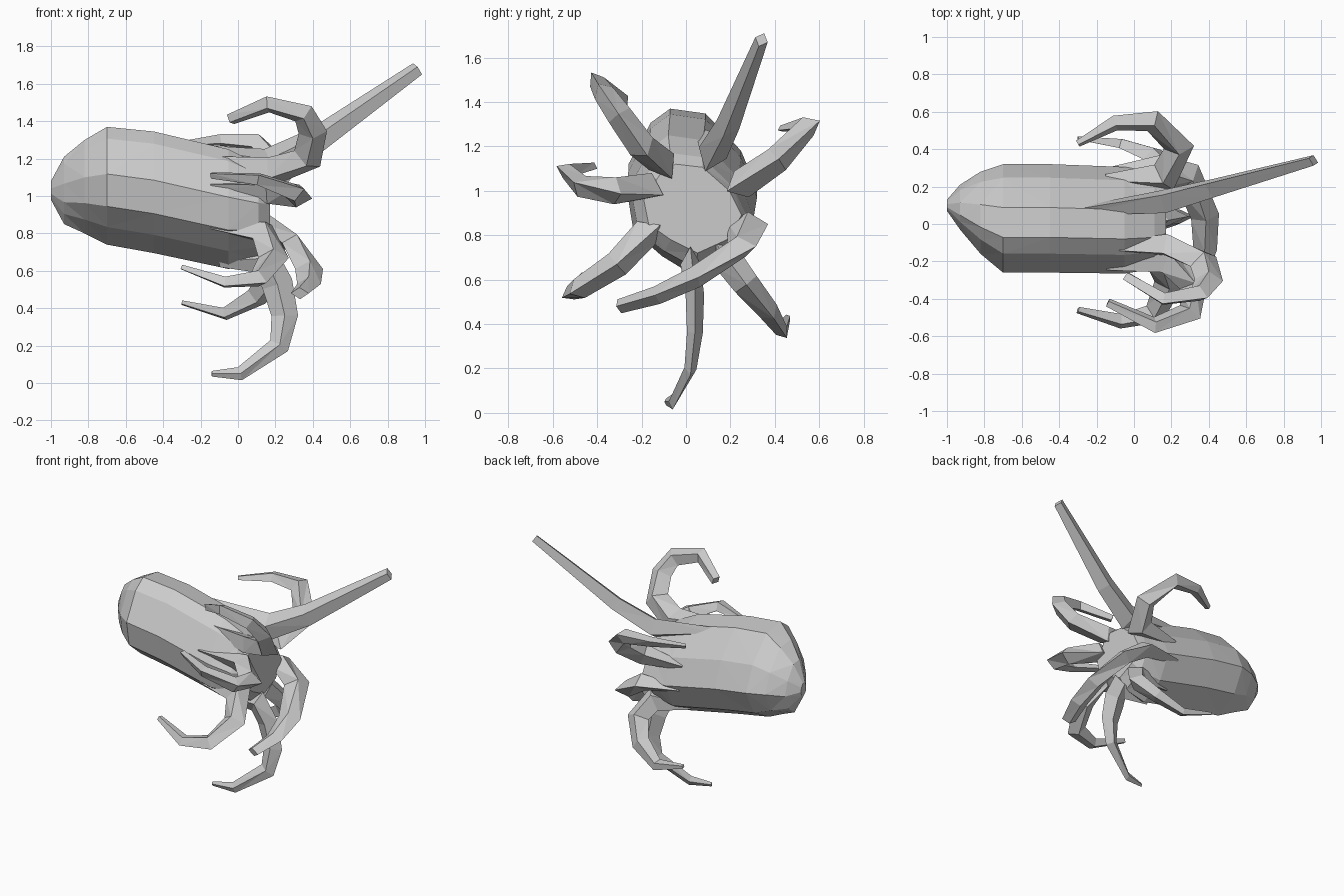
import bpy
import bmesh
from mathutils import Vector

# Remove the default object only
default = bpy.data.objects.get("Cube")
if default:
    bpy.data.objects.remove(default, do_unlink=True)

# One flat grey skin
skin = bpy.data.materials.new("light_grey_skin")
skin.use_nodes = True
colour = (0.6, 0.6, 0.6, 1)
skin.diffuse_color = colour
skin.node_tree.nodes["Principled BSDF"].inputs["Base Color"].default_value = colour


def loft(name, rings):
    """Skin a chain of equal rings with faces and close both ends."""
    bm = bmesh.new()
    loops = [[bm.verts.new(point) for point in ring] for ring in rings]
    sides = len(loops[0])
    for near, far in zip(loops, loops[1:]):
        for i in range(sides):
            j = (i + 1) % sides
            bm.faces.new((near[i], near[j], far[j], far[i]))
    bm.faces.new(loops[0])
    bm.faces.new(loops[-1])
    bmesh.ops.recalc_face_normals(bm, faces=bm.faces)
    bmesh.ops.triangulate(bm, faces=bm.faces)
    mesh = bpy.data.meshes.new(name)
    bm.to_mesh(mesh)
    bm.free()
    mesh.materials.append(skin)
    obj = bpy.data.objects.new(name, mesh)
    bpy.context.collection.objects.link(obj)
    return obj


def section(centre, across, up, outline):
    """Place a unit outline in the plane of two half-axis vectors."""
    return [centre + across * u + up * v for u, v in outline]


diamond = [(1, 0), (0, 1), (-1, 0), (0, -1)]


def tentacle(name, path, root=0.09, tip=0.03, thin=0.75, side=None):
    """Arm: a rib growing out of the body, a thick middle, a narrow tip."""
    points = [Vector(p) for p in path]
    if side is None:
        # Flat direction runs around the body axis
        radial = points[1] - Vector((points[1].x, 0.02, 0.92))
        side = Vector((1, 0, 0)).cross(radial)
    last = len(points) - 1
    rings = []
    for i, point in enumerate(points):
        before = point - points[max(i - 1, 0)]
        after = points[min(i + 1, last)] - point
        tangent = before.normalized() + after.normalized()
        up = tangent.cross(Vector(side)).normalized()
        across = up.cross(tangent).normalized()
        if i == 0:
            width = 0.03
        else:
            blend = ((i - 1) / (last - 1)) ** 1.5
            width = root + (tip - root) * blend
        rings.append(section(point, across * width * thin, up * width, diamond))
    return loft(name, rings)


# Mantle: a lopsided outline swept along x
# Sections as (x, centre y, centre z, half width, half height)
lopsided = [
    (1, -.15), (.75, .4), (.2, .93), (-.35, 1), (-.65, .8),
    (-1, .2), (-.9, -.35), (-.45, -.7), (.1, -1), (.7, -.7),
]
profile = [
    (-1, .1, 1.03, .03, .05),
    (-.93, .09, 1.03, .12, .18),
    (-.82, .06, 1.05, .22, .25),
    (-.7, .03, 1.055, .29, .315),
    (-.45, .03, 1.02, .29, .325),
    (-.05, .02, .93, .285, .32),
    (.11, .02, .91, .26, .26),
    (.17, .03, .92, .22, .2),
]
loft("body", [
    section(Vector((x, y, z)), Vector((0, ry, 0)), Vector((0, 0, rz)), lopsided)
    for x, y, z, ry, rz in profile
])

# Tentacles, clockwise around the mouth end
tentacle("long_raised_tentacle", [
    (-.3, .07, 1.25), (.16, .12, 1.17), (.42, .19, 1.3), (.96, .34, 1.68),
], tip=0.04)

tentacle("upper_back_tentacle", [
    (-.15, .24, 1.02), (.16, .25, 1.03), (.24, .41, 1.14),
    (.1, .55, 1.29), (-.1, .54, 1.3), (-.3, .43, 1.28),
], tip=0.02)

tentacle("crossing_tentacle", [
    (-.15, .27, .87), (.14, .28, .85), (.29, .25, .75),
    (.38, .04, .61), (.38, -.13, .53), (.33, -.3, .48),
], tip=0.05, thin=0.65, side=(0, 0, 1))

tentacle("lower_back_tentacle", [
    (-.15, .15, .71), (.12, .18, .7), (.19, .27, .58),
    (.1, .37, .46), (-.07, .43, .37), (-.3, .46, .43),
], tip=0.015)

tentacle("bottom_tentacle", [
    (-.1, .02, .65), (.14, .02, .67), (.21, .04, .53), (.25, .04, .36),
    (.22, .02, .2), (.01, -.06, .05), (-.14, -.09, .05),
], tip=0.015, thin=0.5)

tentacle("lower_front_tentacle", [
    (-.15, -.2, .84), (.13, -.18, .81), (.19, -.31, .67),
    (.11, -.48, .56), (-.07, -.52, .54), (-.3, -.46, .62),
], tip=0.02)

tentacle("middle_front_tentacle", [
    (-.15, -.22, 1.05), (.17, -.18, 1.02), (.32, -.32, 1.0),
    (.3, -.47, 1.02), (.11, -.54, 1.09), (-.14, -.42, 1.11),
], tip=0.025)

tentacle("upper_front_tentacle", [
    (-.2, -.12, 1.19), (.17, -.11, 1.13), (.37, -.2, 1.2), (.4, -.3, 1.34),
    (.35, -.37, 1.44), (.16, -.4, 1.49), (-.04, -.28, 1.41),
], tip=0.035)
